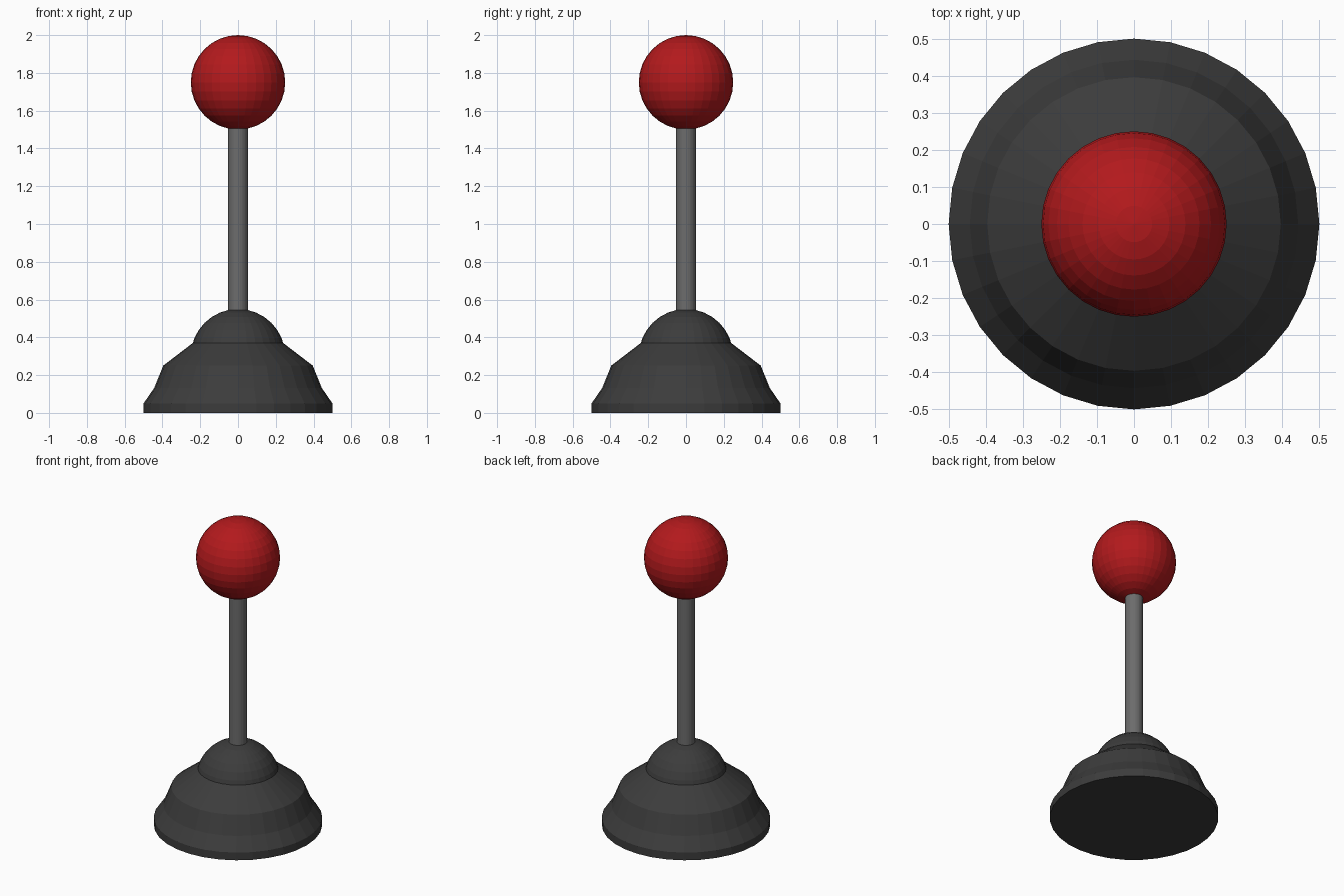
import bpy
import bmesh
import math

if "Cube" in bpy.data.objects:
    bpy.data.objects.remove(bpy.data.objects["Cube"])


def paint(obj, name, rgb):
    mat = bpy.data.materials.get(name) or bpy.data.materials.new(name)
    mat.diffuse_color = (*rgb, 1)
    mat.use_nodes = True
    mat.node_tree.nodes["Principled BSDF"].inputs["Base Color"].default_value = mat.diffuse_color
    obj.data.materials.append(mat)


def lathe(name, profile, sides=32):
    """Closed flat-shaded turned solid from (radius, z) points, bottom to top."""
    bm = bmesh.new()
    rings = [[bm.verts.new((r * math.cos(2 * math.pi * i / sides),
                            r * math.sin(2 * math.pi * i / sides), z))
              for i in range(sides)] for r, z in profile]
    for low, high in zip(rings, rings[1:]):
        for i in range(sides):
            j = (i + 1) % sides
            bm.faces.new((low[i], low[j], high[j], high[i]))
    bm.faces.new(rings[0][::-1])
    bm.faces.new(rings[-1])
    mesh = bpy.data.meshes.new(name)
    bm.to_mesh(mesh)
    bm.free()
    obj = bpy.data.objects.new(name, mesh)
    bpy.context.collection.objects.link(obj)
    return obj


def sphere(name, radius, z):
    bpy.ops.mesh.primitive_uv_sphere_add(segments=32, ring_count=16,
                                         radius=radius, location=(0, 0, z))
    obj = bpy.context.object
    obj.name = name
    return obj


DARK, STEEL, RED = (0.045, 0.045, 0.045), (0.15, 0.15, 0.15), (0.45, 0.01, 0.012)

# Stepped flaring base
base = lathe("base", [(0.5, 0), (0.5, 0.05), (0.443, 0.133), (0.396, 0.25), (0.2, 0.4)])
paint(base, "dark_plastic", DARK)

# Pivot dome, half sunk into the base
dome = sphere("pivot_dome", 0.25, 0.3)
bm = bmesh.new()
bm.from_mesh(dome.data)
bmesh.ops.bisect_plane(bm, geom=bm.verts[:] + bm.edges[:] + bm.faces[:],
                       plane_co=(0, 0, 0), plane_no=(0, 0, -1), clear_outer=True)
bm.to_mesh(dome.data)
bm.free()
paint(dome, "dark_plastic", DARK)

# Shaft
shaft = lathe("shaft", [(0.053, 0.5), (0.053, 1.51)])
paint(shaft, "steel", STEEL)

# Ball knob
knob = sphere("ball_knob", 0.25, 1.75)
paint(knob, "red_plastic", RED)
